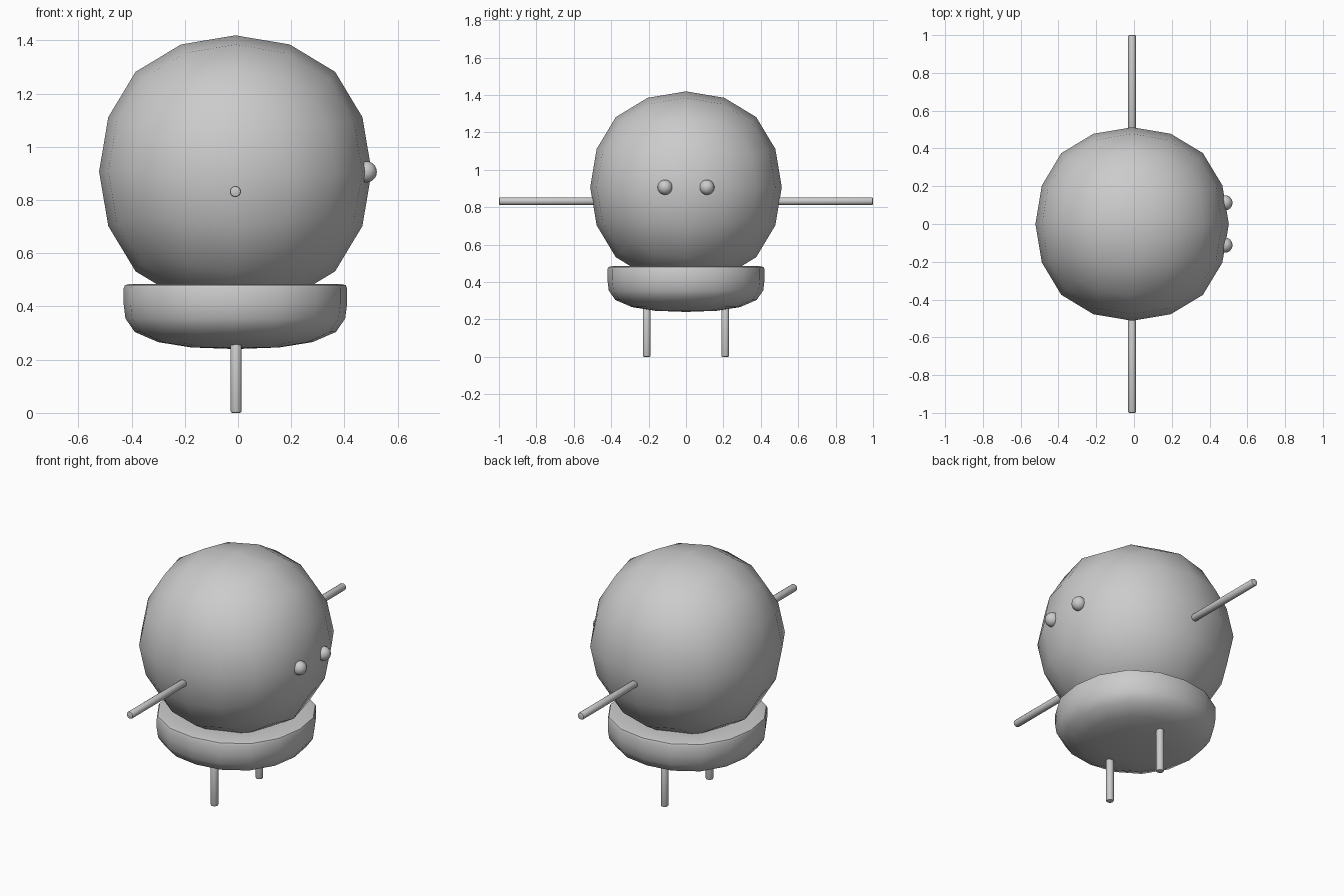
import bpy, bmesh, math
from mathutils import Matrix

if "Cube" in bpy.data.objects:
    bpy.data.objects.remove(bpy.data.objects["Cube"])

CX = -0.01  # body axis

grey = bpy.data.materials.new("plain grey")
grey.diffuse_color = (0.6, 0.6, 0.6, 1)
grey.use_nodes = True
grey.node_tree.nodes["Principled BSDF"].inputs["Base Color"].default_value = grey.diffuse_color


def add_object(name, bm, angle=None):
    bmesh.ops.recalc_face_normals(bm, faces=bm.faces)
    me = bpy.data.meshes.new(name)
    bm.to_mesh(me)
    bm.free()
    me.materials.append(grey)
    ob = bpy.data.objects.new(name, me)
    bpy.context.collection.objects.link(ob)
    bpy.ops.object.select_all(action='DESELECT')
    ob.select_set(True)
    bpy.context.view_layer.objects.active = ob
    if angle:
        bpy.ops.object.shade_smooth_by_angle(angle=math.radians(angle))
    else:
        bpy.ops.object.shade_smooth()
    return ob


def rod(name, matrix, length, r=0.021):
    # thin rod with small rounded ends
    bm = bmesh.new()
    bmesh.ops.create_cone(bm, cap_ends=True, segments=16, radius1=r, radius2=r, depth=length)
    rims = [e for e in bm.edges if abs(e.verts[0].co.z - e.verts[1].co.z) < 1e-4]
    bmesh.ops.bevel(bm, geom=rims, offset=0.007, segments=2, profile=0.5, affect='EDGES')
    bm.transform(matrix)
    return add_object(name, bm, 40)


# head: subdivided cube
bm = bmesh.new()
bmesh.ops.create_cube(bm, size=2 * 0.583)
head = add_object("head", bm)
head.location = (CX, 0, 0.907)
sub = head.modifiers.new("round", 'SUBSURF')
sub.levels = sub.render_levels = 2
sub.use_limit_surface = False

# bowl-shaped lower body: 16 sided, slightly squarish
profile = [(0.165, 0.246), (0.29, 0.266), (0.378, 0.304), (0.413, 0.355),
           (0.42, 0.41), (0.42, 0.468), (0.415, 0.48), (0.395, 0.485), (0.3, 0.483)]
bm = bmesh.new()
rings = []
for r, z in profile:
    ring = []
    for i in range(16):
        a = math.tau * i / 16
        k = r * (1 + 0.017 * (1 - math.cos(4 * a)))
        ring.append(bm.verts.new((CX + k * math.cos(a), k * math.sin(a), z)))
    rings.append(ring)
for lo, hi in zip(rings, rings[1:]):
    for i in range(16):
        j = (i + 1) % 16
        bm.faces.new((lo[i], lo[j], hi[j], hi[i]))
for ring, z in ((rings[0], 0.24), (rings[-1], 0.483)):
    c = bm.verts.new((CX, 0, z))
    for i in range(16):
        bm.faces.new((ring[i], ring[(i + 1) % 16], c))
add_object("lower_body", bm, 50)

# arms, legs and eyes, mirrored in y
for s, side in ((-1, "front"), (1, "back")):
    rod("arm_" + side,
        Matrix.Translation((CX, s * 0.74, 0.832)) @ Matrix.Rotation(math.pi / 2, 4, 'X'), 0.52)
    rod("leg_" + side, Matrix.Translation((-0.007, s * 0.21, 0.13)), 0.26)
    bm = bmesh.new()
    bmesh.ops.create_uvsphere(bm, u_segments=16, v_segments=10, radius=0.04)
    bm.transform(Matrix.Translation((0.482, s * 0.112, 0.906)))
    add_object("eye_" + side, bm)
